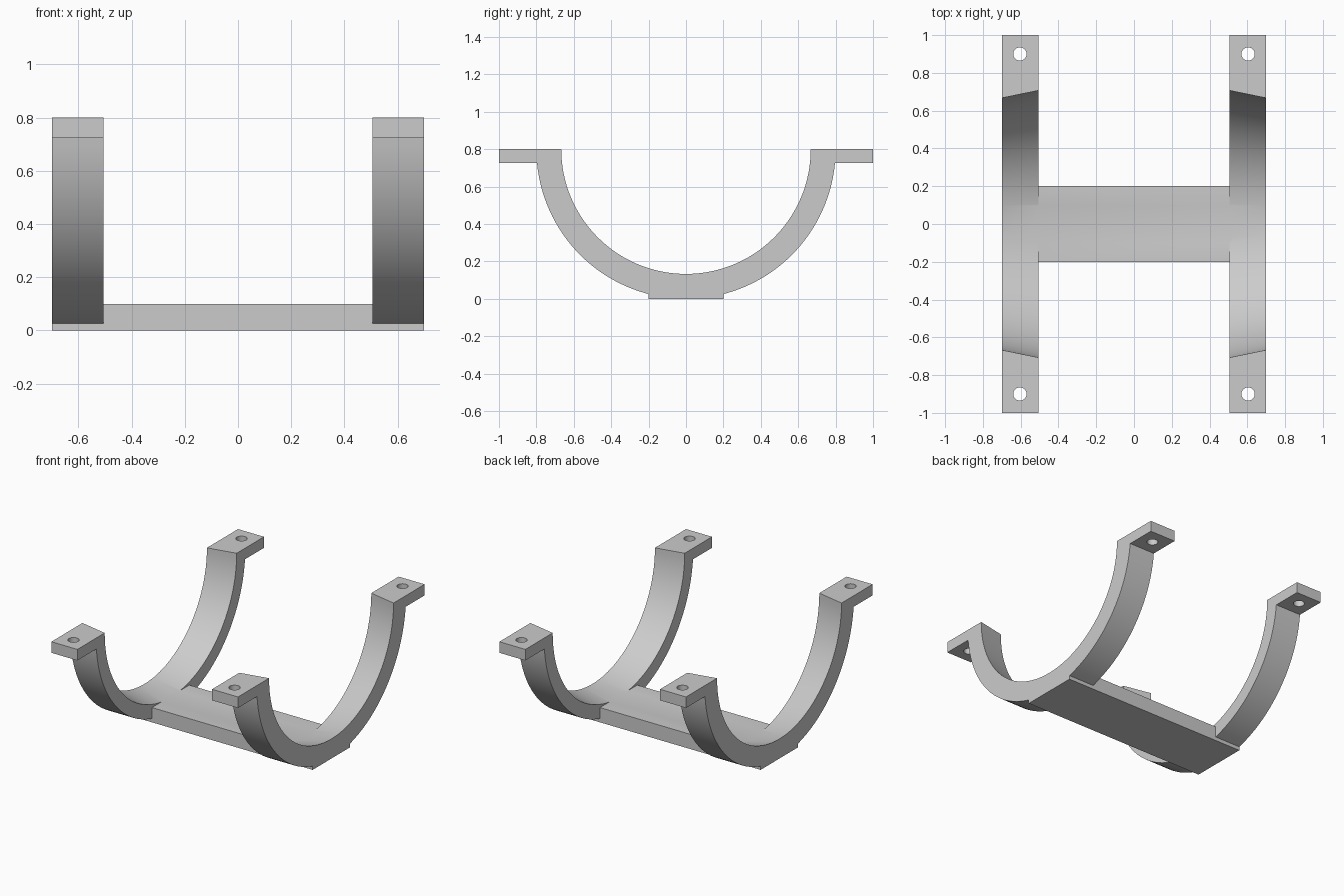
import bpy, bmesh, math

if "Cube" in bpy.data.objects:
    bpy.data.objects.remove(bpy.data.objects["Cube"])

grey = bpy.data.materials.new("light grey")
grey.diffuse_color = (0.6, 0.6, 0.6, 1)
grey.use_nodes = True
grey.node_tree.nodes["Principled BSDF"].inputs["Base Color"].default_value = grey.diffuse_color

TOP = 0.8          # height of the flange tops and of the arc centre
R_OUT = 0.8        # outer radius of the saddles
FLANGE_Z = 0.725   # underside of the flanges
SEG = 64


def new_object(name, bm):
    bmesh.ops.recalc_face_normals(bm, faces=bm.faces)
    me = bpy.data.meshes.new(name)
    bm.to_mesh(me)
    bm.free()
    me.materials.append(grey)
    ob = bpy.data.objects.new(name, me)
    bpy.context.collection.objects.link(ob)
    return ob


def arc(r, a0, a1):
    """Points (y, z) on an arc around the saddle centre."""
    return [(r * math.cos(a0 + (a1 - a0) * i / SEG),
             TOP + r * math.sin(a0 + (a1 - a0) * i / SEG)) for i in range(SEG + 1)]


def outline(r_in):
    """Half-ring with a flange on each end."""
    dip = math.asin((TOP - FLANGE_Z) / R_OUT)
    return (arc(r_in, 0, -math.pi) + [(-1, TOP), (-1, FLANGE_Z)]
            + arc(R_OUT, -math.pi + dip, -dip) + [(1, FLANGE_Z), (1, TOP)])


def saddle(name, side):
    """Saddle whose bore tapers towards the outer end."""
    bm = bmesh.new()
    a, b = [[bm.verts.new((side * x, y, z)) for y, z in outline(r)]
            for x, r in ((0.505, 0.707), (0.7, 0.667))]
    bm.faces.new(a)
    bm.faces.new(b)
    n = len(a)
    for i in range(n):
        j = (i + 1) % n
        bm.faces.new((a[i], a[j], b[j], b[i]))
    return new_object(name, bm)


def combine(ob, other, operation):
    m = ob.modifiers.new(operation.lower(), 'BOOLEAN')
    m.operation = operation
    m.solver = 'EXACT'
    m.object = other
    bpy.context.view_layer.objects.active = ob
    bpy.ops.object.modifier_apply(modifier=m.name)
    bpy.data.objects.remove(other)


# base plate joining the two saddles
bm = bmesh.new()
bmesh.ops.create_cube(bm, size=1)
for v in bm.verts:
    v.co = (v.co.x * 1.4, v.co.y * 0.4, (v.co.z + 0.5) * 0.1)
bracket = new_object("saddle_bracket", bm)

# saddles with drilled flanges
for side in (-1, 1):
    part = saddle("saddle", side)
    for end in (-1, 1):
        bm = bmesh.new()
        bmesh.ops.create_cone(bm, cap_ends=True, segments=32, radius1=0.035,
                              radius2=0.035, depth=0.3)
        bmesh.ops.translate(bm, verts=bm.verts, vec=(side * 0.604, end * 0.9, 0.76))
        drill = new_object("screw_hole_cutter", bm)
        drill.hide_render = True
        combine(part, drill, 'DIFFERENCE')
    combine(bracket, part, 'UNION')

# smooth curved walls, sharp edges
bpy.ops.object.select_all(action='DESELECT')
bracket.select_set(True)
bpy.context.view_layer.objects.active = bracket
bpy.ops.object.shade_smooth_by_angle(angle=math.radians(25))
